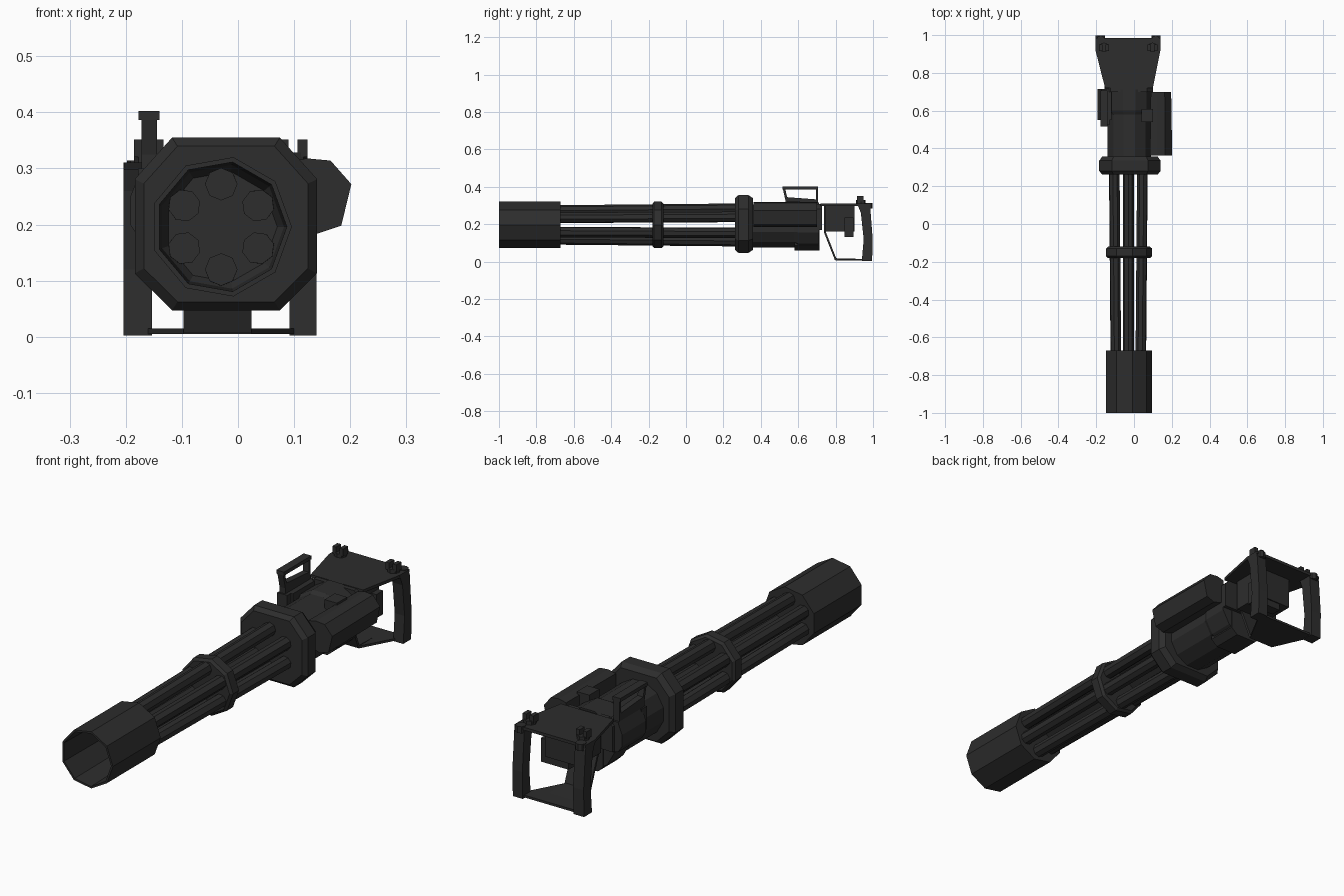
import bpy, bmesh, math
from mathutils import Vector

mat = bpy.data.materials.new("gunmetal black")
mat.diffuse_color = (0.026, 0.026, 0.026, 1)
CX, CZ = -0.03, 0.196


def finish(name, bm):
    bmesh.ops.remove_doubles(bm, verts=bm.verts, dist=1e-5)
    bmesh.ops.recalc_face_normals(bm, faces=bm.faces)
    me = bpy.data.meshes.new(name)
    bm.to_mesh(me)
    bm.free()
    me.materials.append(mat)
    ob = bpy.data.objects.new(name, me)
    bpy.context.collection.objects.link(ob)
    return ob


def loft(name, rings, closed=False):
    """Skin equal-length rings of points; cap the ends unless closed."""
    bm = bmesh.new()
    vs = [[bm.verts.new(p) for p in r] for r in rings]
    n = len(rings[0])
    pairs = list(zip(vs, vs[1:])) + ([(vs[-1], vs[0])] if closed else [])
    for a, b in pairs:
        for i in range(n):
            j = (i + 1) % n
            bm.faces.new((a[i], a[j], b[j], b[i]))
    if not closed:
        bm.faces.new(vs[0])
        bm.faces.new(vs[-1])
    return finish(name, bm)


def circle(cx, y, cz, r, n, phase=0):
    return [(cx + r * math.cos(phase + math.tau * i / n), y,
             cz + r * math.sin(phase + math.tau * i / n)) for i in range(n)]


def lathe(name, profile, n, phase=0, cx=CX, cz=CZ):
    return loft(name, [circle(cx, y, cz, r, n, phase) for r, y in profile])


def prism(name, pts, axis, a, b):
    """Extrude a 2D outline along x (yz points), y (xz) or z (xy)."""
    def place(p, t):
        q = list(p)
        q.insert(axis, t)
        return q
    return loft(name, [[place(p, a) for p in pts], [place(p, b) for p in pts]])


def box(name, x0, x1, y0, y1, z0, z1):
    return prism(name, [(x0, y0), (x1, y0), (x1, y1), (x0, y1)], 2, z0, z1)


# Muzzle shroud: nine-sided, hollow at the front
lathe("muzzle_shroud", [(0.115, -0.67), (0.126, -0.67), (0.126, -1), (0.117, -1),
                        (0.112, -0.72), (0.1, -0.70)], 9)
lathe("shroud_back_plate", [(0.118, -0.70), (0.118, -0.672)], 9)

# Six barrels, spreading slightly towards the rear
for k in range(6):
    a = math.radians(90 + 60 * k)
    rings = []
    for y, d in ((-0.74, 0.076), (0.30, 0.086)):
        rings.append(circle(CX + d * math.cos(a), y, CZ + d * math.sin(a), 0.029, 8, a))
    loft(f"barrel_{k + 1}", rings)

# Barrel clamp
lathe("barrel_clamp", [(0.115, -0.18), (0.126, -0.17), (0.126, -0.13), (0.115, -0.12)], 9)

# Octagonal collar with bevelled rims
octagon = [(-0.096, 0.154), (0.096, 0.154), (0.1625, 0.08), (0.1625, -0.088),
           (0.096, -0.154), (-0.096, -0.154), (-0.1625, -0.088), (-0.1625, 0.08)]
loft("collar", [[(-0.0215 + s * x, y, 0.201 + s * z) for x, z in octagon]
                for y, s in ((0.262, 0.9), (0.28, 1), (0.335, 1), (0.358, 0.9))])

# Main housing and its deeper rear section
lathe("main_housing", [(0.12, 0.34), (0.12, 0.58), (0.13, 0.60), (0.13, 0.712)], 12,
      math.radians(15), -0.025, 0.19)
prism("housing_belly", [(-0.10, 0.2), (0.055, 0.2), (0.055, 0.085), (0.025, 0.06),
                        (-0.075, 0.06), (-0.10, 0.085)], 1, 0.58, 0.715)
prism("housing_end_plate", [(-0.155, 0.17), (0.10, 0.17), (0.10, 0.28), (0.07, 0.308),
                            (-0.125, 0.308), (-0.155, 0.28)], 1, 0.70, 0.728)

# Drive motor along the right side, with mounting block
motor = [(0.085, 0.31), (0.122, 0.318), (0.165, 0.314), (0.202, 0.272), (0.184, 0.198),
         (0.142, 0.184), (0.085, 0.2)]
loft("drive_motor", [[(0.135 + s * (x - 0.135), y, z) for x, z in motor]
                     for y, s in ((0.362, 1), (0.70, 0.92))])
box("motor_mount", 0.04, 0.10, 0.54, 0.61, 0.26, 0.322)

# Left side panel and feed lug
prism("side_panel", [(-0.192, 0.2), (-0.192, 0.25), (-0.172, 0.30), (-0.12, 0.30),
                     (-0.12, 0.16), (-0.172, 0.17)], 1, 0.55, 0.715)
box("side_panel_lug", -0.178, -0.13, 0.525, 0.56, 0.2, 0.30)

# Carry handle: four bars
hx = (-0.172, -0.144)
prism("handle_grip", [(0.517, 0.386), (0.517, 0.402), (0.706, 0.402), (0.706, 0.386)], 0, -0.177, -0.14)
prism("handle_front_post", [(0.517, 0.392), (0.530, 0.392), (0.545, 0.325), (0.532, 0.325)], 0, *hx)
prism("handle_rear_post", [(0.695, 0.392), (0.706, 0.392), (0.706, 0.30), (0.695, 0.30)], 0, *hx)
prism("handle_base", [(0.532, 0.345), (0.706, 0.332), (0.706, 0.29), (0.532, 0.29)], 0, *hx)

# Rear frame: top plate, strap and bottom plate
prism("rear_top_plate", [(-0.153, 0.72), (0.10, 0.72), (0.14, 0.92), (0.14, 0.985),
                         (-0.204, 0.985), (-0.204, 0.92)], 2, 0.298, 0.311)
prism("frame_strap", [(0.738, 0.305), (0.748, 0.305), (0.748, 0.157), (0.803, 0.018),
                      (0.95, 0.014), (0.95, 0.005), (0.796, 0.008), (0.738, 0.155)], 0, -0.097, 0.024)
prism("frame_bottom_plate", [(-0.097, 0.80), (0.024, 0.80), (0.10, 0.94), (0.10, 0.985),
                             (-0.16, 0.985), (-0.16, 0.94)], 2, 0.005, 0.015)

# Trigger unit below the top plate
box("trigger_housing", -0.11, 0.05, 0.745, 0.90, 0.162, 0.30)
box("trigger_switch", -0.06, 0.075, 0.848, 0.895, 0.132, 0.235)

# Paired grips with posts and buttons on top
leg = [(0.915, 0.311), (0.975, 0.311), (0.985, 0.29), (0.998, 0.12), (0.995, 0.002),
       (0.94, 0.002), (0.95, 0.12), (0.935, 0.26)]
for side, x0, x1, px in (("left", -0.204, -0.153, -0.159), ("right", 0.092, 0.14, 0.098)):
    prism(side + "_grip", leg, 0, x0, x1)
    prism(side + "_post_base", [(px + 0.026 * math.cos(i * math.pi / 4), 0.935 + 0.026 * math.sin(i * math.pi / 4))
                                for i in range(8)], 2, 0.305, 0.328)
    for sx in (-1, 1):
        box(side + "_post_prong", px + sx * 0.017 - 0.009, px + sx * 0.017 + 0.009,
            0.915, 0.95, 0.32, 0.352)
    kx = px + (-0.017 if side == "left" else 0.017)
    prism(side + "_thumb_button", [(kx + 0.022 * math.cos(i * math.pi / 4), 0.976 + 0.022 * math.sin(i * math.pi / 4))
                                   for i in range(8)], 2, 0.285, 0.314)
